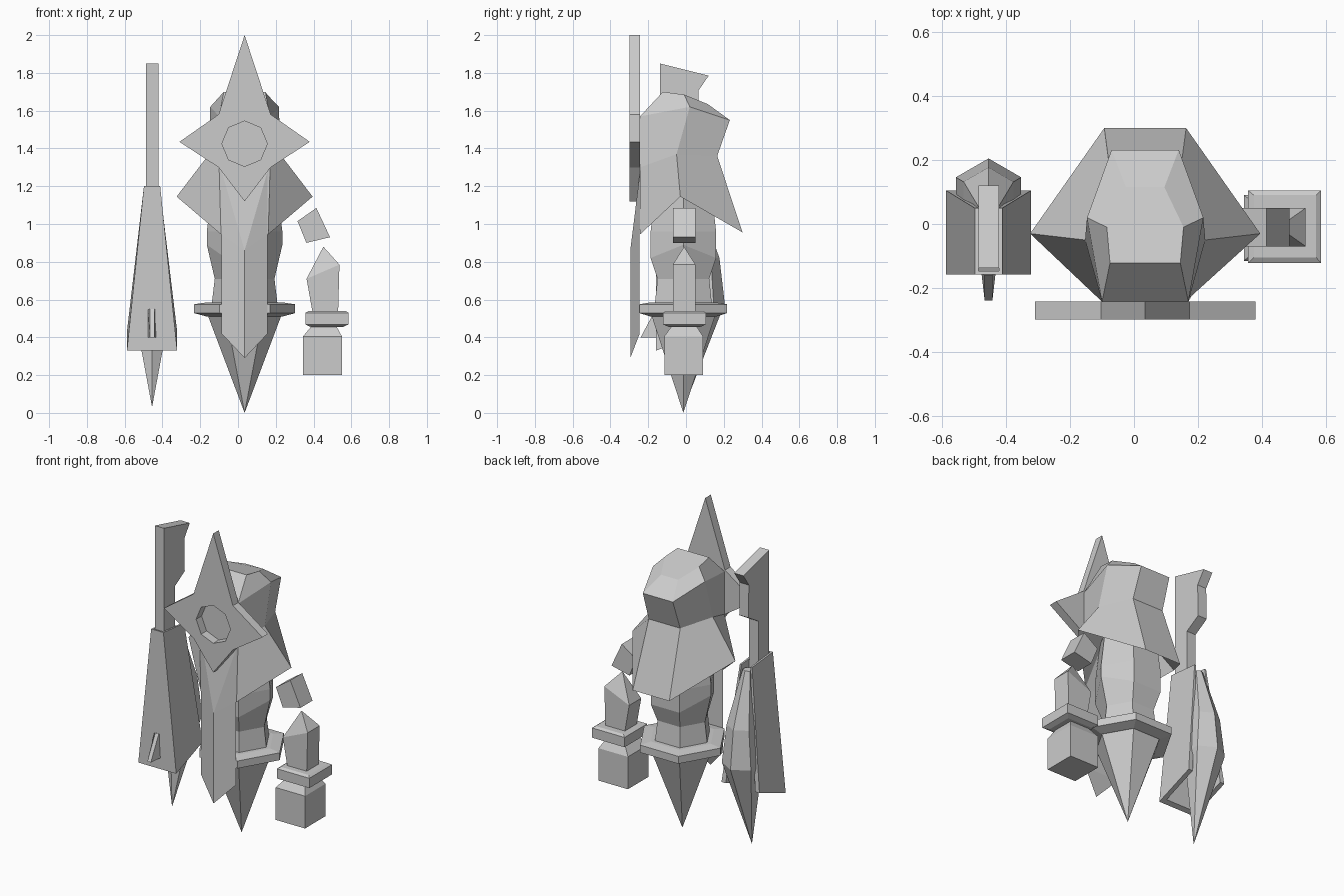
import bpy, bmesh, math
from mathutils import Vector

if "Cube" in bpy.data.objects:
    bpy.data.objects.remove(bpy.data.objects["Cube"], do_unlink=True)

stone = bpy.data.materials.new("pale_stone_grey")
stone.use_nodes = True
GREY = (0.6, 0.6, 0.6, 1.0)
stone.diffuse_color = GREY
stone.node_tree.nodes["Principled BSDF"].inputs["Base Color"].default_value = GREY


def finish(name, bm):
    bmesh.ops.recalc_face_normals(bm, faces=bm.faces)
    me = bpy.data.meshes.new(name)
    bm.to_mesh(me)
    bm.free()
    me.materials.append(stone)
    ob = bpy.data.objects.new(name, me)
    bpy.context.collection.objects.link(ob)
    return ob


def loft(name, rings, closed=False):
    """Skin a list of equal rings; a one-point ring makes a tip."""
    bm = bmesh.new()
    vs = [[bm.verts.new(p) for p in r] for r in rings]
    pairs = list(zip(vs, vs[1:])) + ([(vs[-1], vs[0])] if closed else [])
    for a, b in pairs:
        n = max(len(a), len(b))
        for i in range(n):
            j = (i + 1) % n
            if len(a) == 1:
                bm.faces.new((a[0], b[j], b[i]))
            elif len(b) == 1:
                bm.faces.new((a[i], a[j], b[0]))
            else:
                bm.faces.new((a[i], a[j], b[j], b[i]))
    if not closed:
        for r in (vs[0], vs[-1]):
            if len(r) > 2:
                bm.faces.new(r)
    return finish(name, bm)


def hexring(cx, cy, r, z, start=0, side_rise=0):
    out = []
    for i in range(6):
        a = math.radians(start + 60 * i)
        dz = side_rise if i % 3 == 0 else 0
        out.append((cx + r * math.cos(a), cy + r * math.sin(a), z + dz))
    return out


def rect(x0, x1, y0, y1, z):
    return [(x0, y0, z), (x1, y0, z), (x1, y1, z), (x0, y1, z)]


CX, CY = 0.035, -0.014

# Body: pointed base, belt and hexagonal torso
loft("base_spike", [[(CX, CY, 0)], hexring(CX, CY, 0.2, 0.53)])
loft("belt", [hexring(CX, CY, 0.2, 0.51), hexring(CX, CY, 0.267, 0.528),
              hexring(CX, CY, 0.267, 0.575), hexring(CX, CY, 0.2, 0.585)])
loft("torso", [hexring(CX, CY, 0.175, 0.57), hexring(CX, CY, 0.158, 0.71),
               hexring(CX, CY, 0.2, 0.82, side_rise=0.07),
               hexring(CX, CY, 0.2, 0.96), hexring(CX, CY, 0.17, 1.2)])


# Hooded mantle: each ring has a front pair, a side pair and a back pair
def mantle_ring(front, side, back):
    ring = []
    for (hw, y, z), right_first in ((front, False), (side, None), (back, True)):
        ring.append((hw, y, z))
    f, s, b = ring
    return [(CX - f[0], f[1], f[2]), (CX + f[0], f[1], f[2]),
            (CX + s[0], s[1], s[2]), (CX + b[0], b[1], b[2]),
            (CX - b[0], b[1], b[2]), (CX - s[0], s[1], s[2])]


loft("hooded_mantle", [
    mantle_ring((0.08, -0.15, 1.2), (0.17, -0.014, 1.25), (0.08, 0.13, 1.2)),
    mantle_ring((0.125, -0.243, 0.945), (0.36, -0.03, 1.145), (0.128, 0.30, 0.955)),
    mantle_ring((0.135, -0.243, 1.3), (0.188, -0.05, 1.37), (0.11, 0.165, 1.36)),
    mantle_ring((0.135, -0.243, 1.57), (0.182, 0.02, 1.62), (0.105, 0.232, 1.55)),
    mantle_ring((0.11, -0.122, 1.70), (0.12, -0.01, 1.685), (0.06, 0.115, 1.635))])

# Ridged tabard hanging down the front
bm = bmesh.new()
V = [bm.verts.new(p) for p in (
    (CX - 0.122, -0.243, 1.28), (CX + 0.122, -0.243, 1.28),
    (CX + 0.122, -0.245, 0.945), (CX - 0.122, -0.245, 0.945),
    (CX, -0.295, 0.86), (CX, -0.295, 0.29),
    (CX + 0.122, -0.245, 0.42), (CX - 0.122, -0.245, 0.42))]
for f in ((0, 3, 4), (0, 4, 1), (1, 4, 2), (3, 7, 5, 4), (4, 5, 6, 2),
          (7, 6, 5), (0, 1, 2, 6, 7, 3)):
    bm.faces.new([V[i] for i in f])
finish("tabard", bm)

# Four-pointed star plate with an octagonal hole
star = [(0.345, 1.435), (0.138, 1.58), (0, 2.0), (-0.138, 1.58),
        (-0.345, 1.435), (-0.138, 1.3), (0, 1.12), (0.138, 1.3)]
hole = [(0.12 * math.cos(i * math.pi / 4), 1.425 + 0.12 * math.sin(i * math.pi / 4))
        for i in range(8)]
loft("star_mask", [[(CX + x, y, z) for x, z in pts] for pts, y in
                   ((star, -0.298), (star, -0.243), (hole, -0.243), (hole, -0.298))],
     closed=True)

# Right arm: tapered guard, open at the back
TX = -0.455


def guard_ring(hw, t, back, z_front, z_back):
    f, i = -0.158, -0.158 + t
    zi = z_front + (z_back - z_front) * t / (back - f)
    return [(TX - hw, f, z_front), (TX + hw, f, z_front), (TX + hw, back, z_back),
            (TX + hw - t, back, z_back), (TX + hw - t, i, zi),
            (TX - hw + t, i, zi), (TX - hw + t, back, z_back), (TX - hw, back, z_back)]


loft("arm_guard", [guard_ring(0.133, 0.03, 0.105, 0.33, 0.43),
                   guard_ring(0.043, 0.011, 0.05, 1.2, 1.18)])

# Small wedge on the guard front
loft("guard_wedge", [[(TX - 0.022, -0.155, 0.4), (TX + 0.022, -0.155, 0.4),
                      (TX + 0.012, -0.24, 0.4), (TX - 0.012, -0.24, 0.4)],
                     [(TX - 0.022, -0.155, 0.55), (TX + 0.022, -0.155, 0.55),
                      (TX + 0.012, -0.16, 0.55), (TX - 0.012, -0.16, 0.55)]])

# Hooked blade rising out of the guard
blade = [(-0.138, 1.1), (-0.138, 1.85), (0.12, 1.785), (0.065, 1.705),
         (0.07, 1.5), (-0.03, 1.44), (-0.03, 1.1)]
loft("hooked_blade", [[(x, y, z) for y, z in blade] for x in (-0.486, -0.422)])

# Faceted forearm inside the guard, ending in a spike
loft("forearm_spike", [[(TX, -0.01, 0.03)], hexring(TX, 0.087, 0.118, 0.58, 30),
                       hexring(TX, 0.087, 0.09, 0.82, 30),
                       hexring(TX, 0.03, 0.03, 1.15, 30)])

# Left arm: block fist, cuff, faceted forearm and floating shoulder cube
loft("fist_block", [rect(0.344, 0.55, -0.115, 0.09, 0.2),
                    rect(0.344, 0.55, -0.115, 0.09, 0.405),
                    rect(0.39, 0.52, -0.075, 0.055, 0.46)])
loft("cuff", [rect(0.385, 0.555, -0.09, 0.075, 0.455),
              rect(0.357, 0.585, -0.122, 0.105, 0.468),
              rect(0.357, 0.585, -0.122, 0.105, 0.53),
              rect(0.375, 0.57, -0.105, 0.09, 0.54)])
loft("left_forearm", [rect(0.395, 0.53, -0.07, 0.05, 0.53),
                      [(0.363, -0.07, 0.71), (0.537, -0.07, 0.785),
                       (0.537, 0.05, 0.785), (0.363, 0.05, 0.71)],
                      [(0.452, -0.01, 0.88)]])
cube = [(0.415, 1.085), (0.315, 1.015), (0.362, 0.90), (0.487, 0.93)]
loft("shoulder_cube", [[(x, y, z) for x, z in cube] for y in (-0.07, 0.05)])
